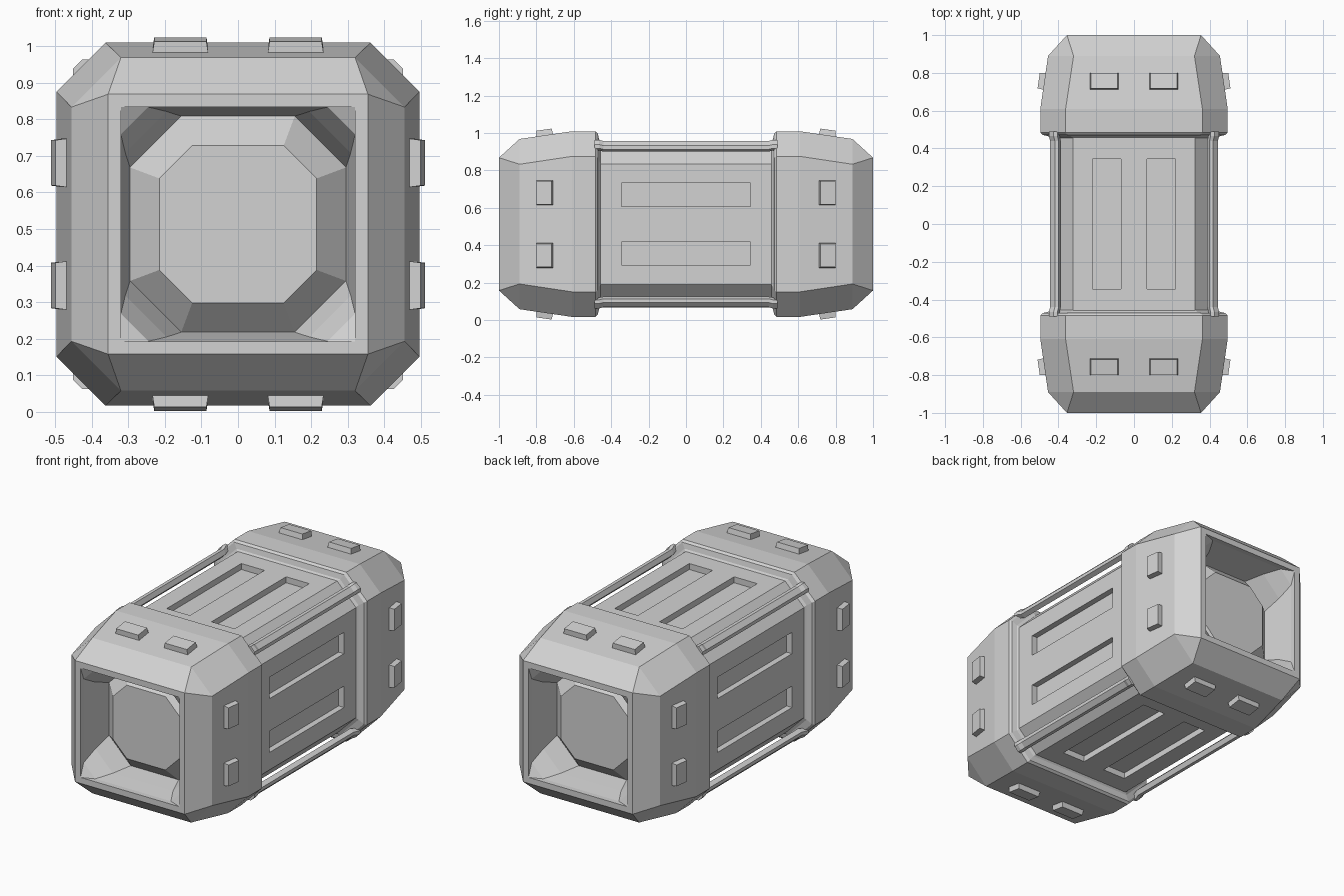
import bpy, bmesh
from math import pi
from mathutils import Matrix, Vector

if "Cube" in bpy.data.objects:
    bpy.data.objects.remove(bpy.data.objects["Cube"], do_unlink=True)

MID = 0.513  # height of the long axis

grey = bpy.data.materials.new("light_grey")
grey.use_nodes = True
colour = (0.65, 0.65, 0.65, 1)
grey.diffuse_color = colour
grey.node_tree.nodes["Principled BSDF"].inputs["Base Color"].default_value = colour


def finish(name, bm):
    bmesh.ops.remove_doubles(bm, verts=bm.verts, dist=0.0005)
    bmesh.ops.recalc_face_normals(bm, faces=bm.faces)
    mesh = bpy.data.meshes.new(name)
    bm.to_mesh(mesh)
    bm.free()
    mesh.materials.append(grey)
    ob = bpy.data.objects.new(name, mesh)
    ob.location.z = MID
    bpy.context.collection.objects.link(ob)
    return ob


def loft(bm, rings):
    """Skin a list of equal-length point rings and close both ends."""
    loops = [[bm.verts.new(p) for p in ring] for ring in rings]
    count = len(loops[0])
    for a, b in zip(loops, loops[1:]):
        for i in range(count):
            j = (i + 1) % count
            bm.faces.new((a[i], a[j], b[j], b[i]))
    bm.faces.new(loops[0])
    bm.faces.new(loops[-1])


def octagon(half, flat, y):
    """Square of given half size, corners cut where the flat ends."""
    points = []
    for k in range(4):
        turn = Matrix.Rotation(k * pi / 2, 3, 'Y')
        points += [turn @ Vector((half, y, flat)), turn @ Vector((half, y, -flat))]
    return points


def box(bm, low, high, matrix):
    """Axis-aligned box between two corners, moved by the matrix."""
    centre = [(a + b) / 2 for a, b in zip(low, high)]
    size = [b - a for a, b in zip(low, high)]
    return bmesh.ops.create_cube(bm, size=1, matrix=matrix @ Matrix.Translation(centre)
                                 @ Matrix.Diagonal((*size, 1)))["verts"]


def quarter(k):
    return Matrix.Rotation(k * pi / 2, 4, 'Y')


# End caps: faceted shell, square mouth, coved recess and raised plug
cap_rings = [(0.435, 0.315, 0.45), (0.455, 0.335, 0.465), (0.485, 0.355, 0.472),
             (0.496, 0.362, 0.485), (0.496, 0.362, 0.61), (0.455, 0.32, 0.89),
             (0.355, 0.355, 1.0), (0.32, 0.32, 1.0), (0.32, 0.245, 0.97),
             (0.308, 0.195, 0.88), (0.295, 0.155, 0.77), (0.215, 0.125, 0.85)]
for name, side in (("front_cap", -1), ("back_cap", 1)):
    bm = bmesh.new()
    loft(bm, [octagon(h, f, side * y) for h, f, y in cap_rings])
    finish(name, bm)

# Middle body with two long slots sunk into each face
bm = bmesh.new()
loft(bm, [octagon(0.445, 0.322, y) for y in (-0.46, 0.46)])
body = finish("middle_body", bm)
bm = bmesh.new()
for k in range(4):
    inner = 0.07 if k % 2 == 0 else 0.095
    for low, high in ((inner, 0.22), (-0.22, -inner)):
        box(bm, (low, -0.345, 0.41), (high, 0.345, 0.5), quarter(k))
cutter = finish("slot_cutter", bm)
cutter.hide_render = True
cut = body.modifiers.new("slots", 'BOOLEAN')
cut.operation = 'DIFFERENCE'
cut.solver = 'EXACT'
cut.object = cutter
bpy.context.view_layer.objects.active = body
bpy.ops.object.modifier_apply(modifier=cut.name)
bpy.data.objects.remove(cutter, do_unlink=True)

# Flat rails standing just clear of the body along its four corners
section = [(0.447, 0.422), (0.422, 0.447), (0.402, 0.447),
           (0.39, 0.42), (0.42, 0.39), (0.447, 0.402)]
stations = [(-0.49, 1.008), (-0.465, 1.008), (-0.44, 0.993),
            (0.44, 0.993), (0.465, 1.008), (0.49, 1.008)]
for k, place in enumerate(("upper_left", "lower_left", "lower_right", "upper_right")):
    bm = bmesh.new()
    loft(bm, [[quarter(k) @ Vector((x * s, y, z * s)) for x, z in section]
              for y, s in stations])
    finish(place + "_rail", bm)

# Raised pads with narrowed tops, two per cap side, on the tapered surface
bm = bmesh.new()
for k in range(4):
    inner = 0.08 if k % 2 == 0 else 0.1
    for end in (0, 1):
        for low, high in ((inner, 0.235), (-0.235, -inner)):
            place = (quarter(k) @ Matrix.Rotation(end * pi, 4, 'Z')
                     @ Matrix.Translation((0, 0.755, 0.475))
                     @ Matrix.Rotation(-0.142, 4, 'X'))
            verts = box(bm, (low, -0.045, -0.01), (high, 0.045, 0.03), place)
            local = place.inverted()
            tops = [v for v in verts if (local @ v.co).z > 0]
            middle = sum((v.co for v in tops), Vector()) / len(tops)
            for v in tops:
                v.co = middle.lerp(v.co, 0.92)
finish("raised_pads", bm)
